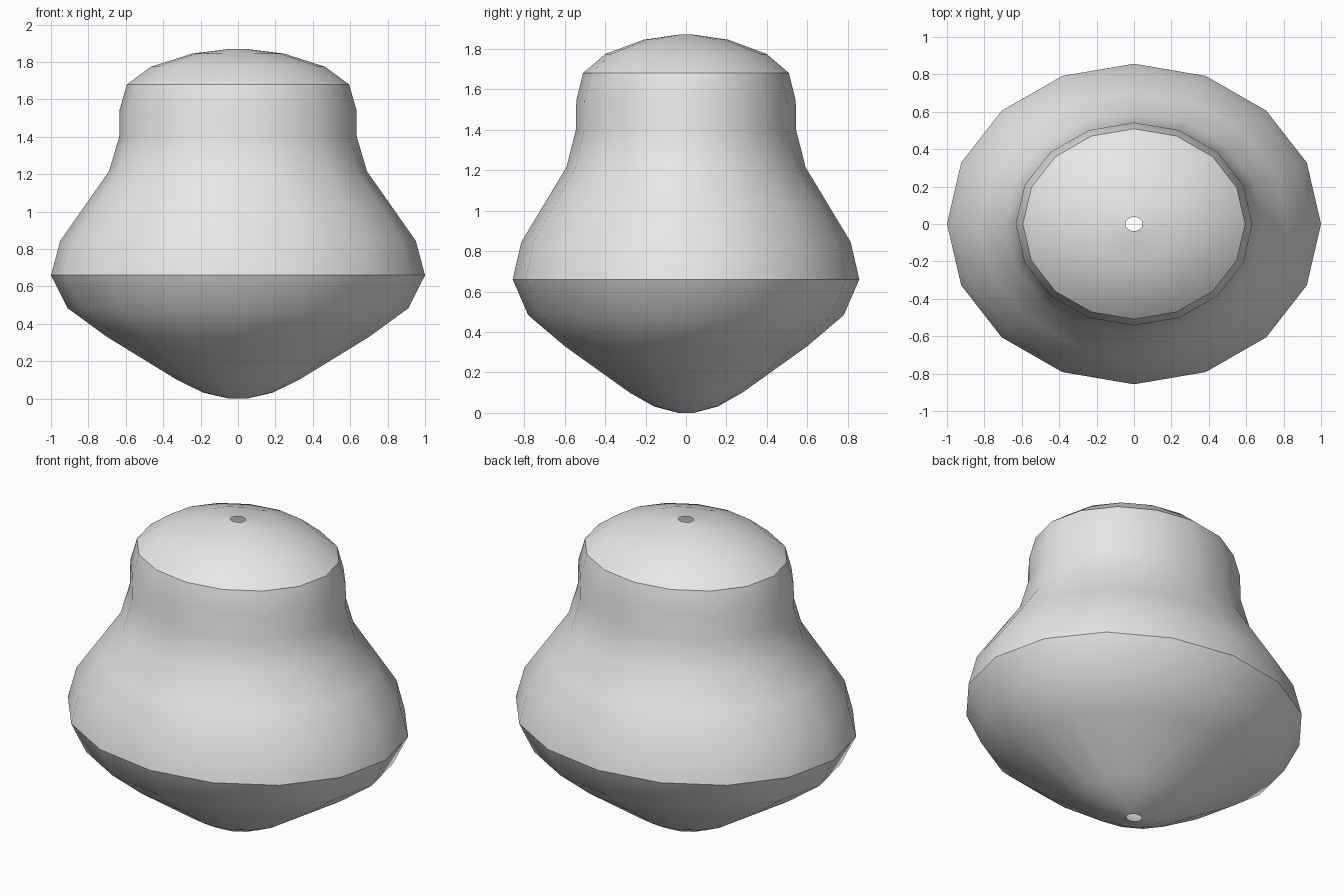
import bpy
import math

cube = bpy.data.objects.get("Cube")
if cube:
    bpy.data.objects.remove(cube, do_unlink=True)

SIDES = 16
DEPTH = 0.857  # the body is flattened front to back

# Half profile (radius, height), from the lower opening to the upper opening
PROFILE = [
    (0.045, 0.0), (0.185, 0.032), (0.325, 0.10), (0.70, 0.33), (0.91, 0.483),
    (1.0, 0.66), (0.95, 0.845), (0.82, 1.03), (0.69, 1.215), (0.635, 1.40),
    (0.633, 1.545), (0.594, 1.68), (0.465, 1.775), (0.245, 1.845), (0.045, 1.87),
]

# Plain grey surface
grey = bpy.data.materials.new("light_grey")
grey.use_nodes = True
grey.diffuse_color = (0.8, 0.8, 0.8, 1)
grey.node_tree.nodes["Principled BSDF"].inputs["Base Color"].default_value = (0.8, 0.8, 0.8, 1)

# Turned shell, open at the small holes in both ends
verts = []
for r, z in PROFILE:
    for i in range(SIDES):
        a = 2 * math.pi * i / SIDES
        verts.append((r * math.cos(a), r * math.sin(a) * DEPTH, z))
faces = []
for k in range(len(PROFILE) - 1):
    for i in range(SIDES):
        j = (i + 1) % SIDES
        faces.append((k * SIDES + i, k * SIDES + j,
                      (k + 1) * SIDES + j, (k + 1) * SIDES + i))

mesh = bpy.data.meshes.new("bell_body")
mesh.from_pydata(verts, [], faces)
mesh.materials.append(grey)
body = bpy.data.objects.new("bell_body", mesh)
bpy.context.collection.objects.link(body)

# Smooth walls with crisp rim and shoulder
bpy.ops.object.select_all(action='DESELECT')
body.select_set(True)
bpy.context.view_layer.objects.active = body
bpy.ops.object.shade_smooth_by_angle(angle=math.radians(30))
